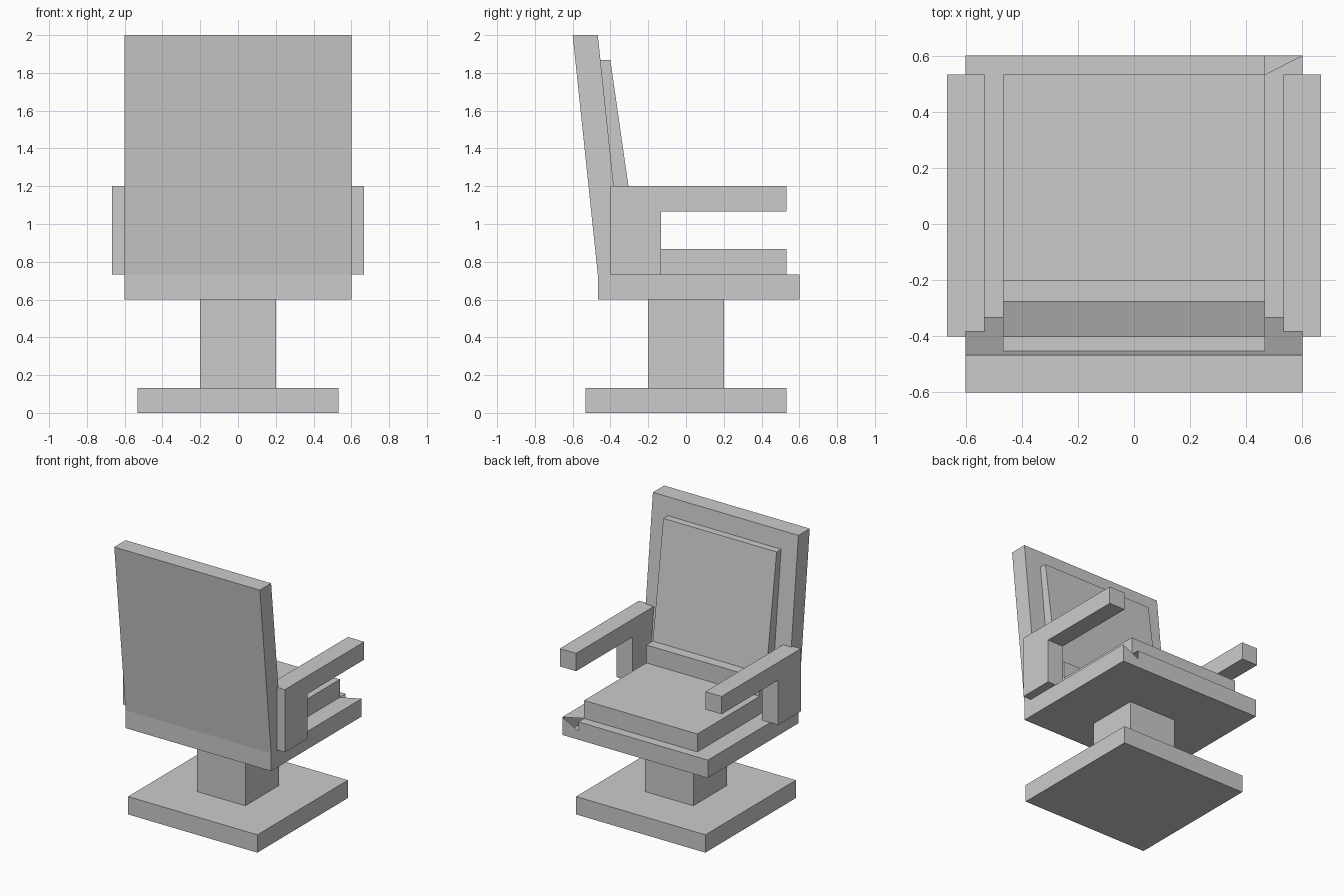
import bpy

if "Cube" in bpy.data.objects:
    bpy.data.objects.remove(bpy.data.objects["Cube"])


def make(name, verts, faces):
    me = bpy.data.meshes.new(name)
    me.from_pydata(verts, [], faces)
    ob = bpy.data.objects.new(name, me)
    bpy.context.collection.objects.link(ob)
    return ob


def prism(name, profile, x0, x1):
    """Extrude a (y, z) profile, listed counter-clockwise, from x0 to x1."""
    n = len(profile)
    verts = [(x, y, z) for x in (x0, x1) for y, z in profile]
    faces = [tuple(reversed(range(n))), tuple(range(n, 2 * n))]
    faces += [(i, (i + 1) % n, n + (i + 1) % n, n + i) for i in range(n)]
    return make(name, verts, faces)


def box(name, x0, x1, y0, y1, z0, z1):
    return prism(name, [(y0, z0), (y1, z0), (y1, z1), (y0, z1)], x0, x1)


# Foot and column
box("base_plate", -.533, .533, -.533, .533, 0, .133)
box("column", -.2, .2, -.2, .2, .133, .6)

# Seat slab with an open chip at one corner
B, T = .6, .733
make("seat_slab",
     [(-.6, -.467, B), (.6, -.467, B), (.6, .6, B), (-.6, .6, B),
      (-.6, -.467, T), (.6, -.467, T), (.6, .6, T), (-.6, .6, T),
      (.467, .533, T), (.467, .6, T), (.467, .6, .667)],
     [(3, 2, 1, 0), (0, 1, 5, 4), (1, 2, 6, 5), (3, 0, 4, 7),
      (4, 5, 6, 8, 9, 7), (2, 3, 7, 9, 10, 6)])

# Seat cushion
box("seat_cushion", -.467, .467, -.2, .533, .733, .867)

# Leaning backrest and its pad with a stepped foot
prism("backrest", [(-.467, .733), (-.333, .733), (-.467, 2), (-.6, 2)], -.6, .6)
prism("back_pad", [(-.333, .733), (-.2, .733), (-.2, 1.0), (-.276, 1.0),
                   (-.4, 1.867), (-.453, 1.867)], -.467, .467)

# Armrests: post and arm in one L-shaped profile
arm = [(-.4, .733), (-.133, .733), (-.133, 1.067), (.533, 1.067),
       (.533, 1.2), (-.4, 1.2)]
for side, x in (("left", -.667), ("right", .533)):
    prism("armrest_" + side, arm, x, x + .134)
